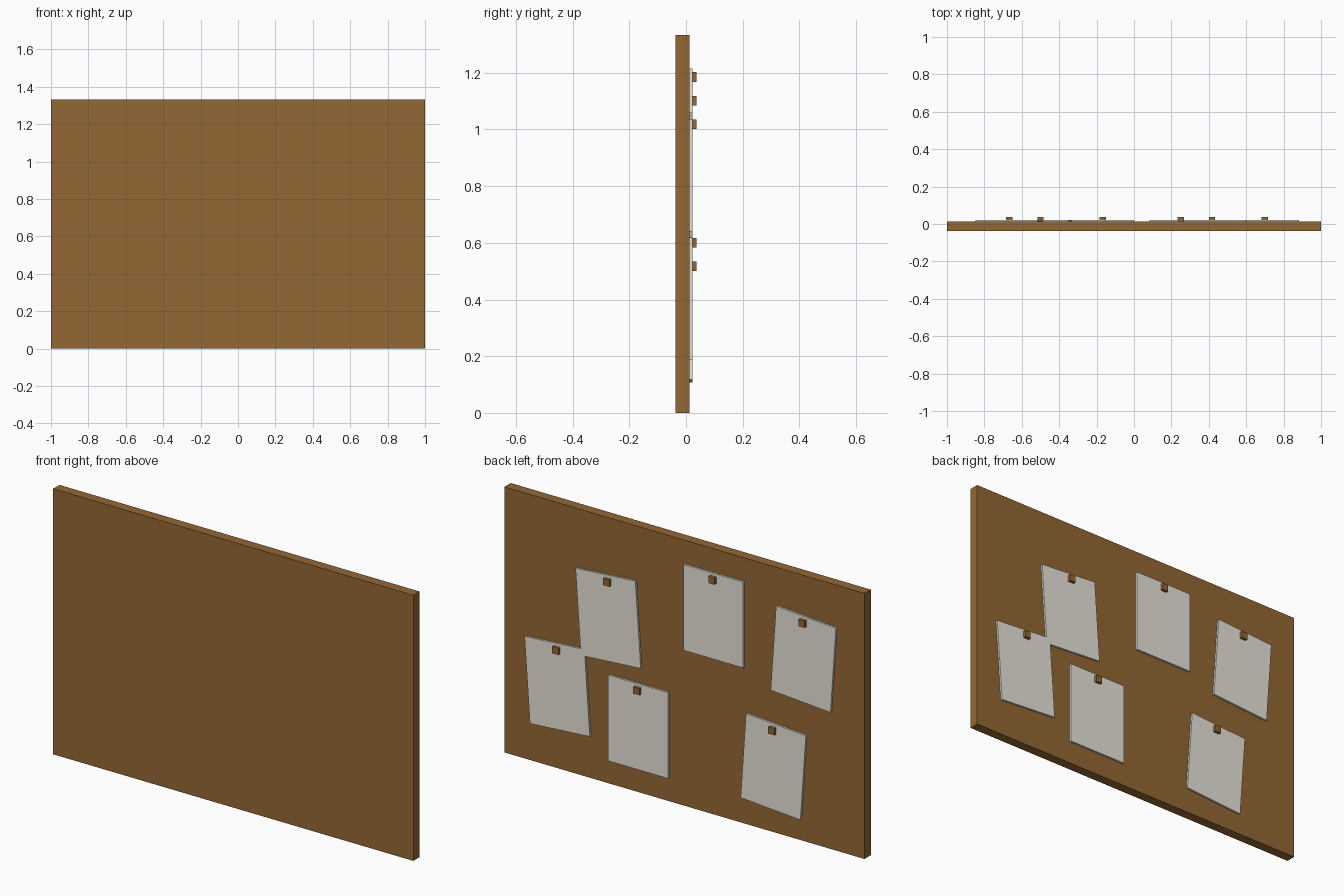
import bpy, bmesh, math
from mathutils import Matrix

if "Cube" in bpy.data.objects:
    bpy.data.objects.remove(bpy.data.objects["Cube"])


def material(name, color):
    m = bpy.data.materials.new(name)
    m.diffuse_color = (*color, 1.0)
    m.use_nodes = True
    m.node_tree.nodes["Principled BSDF"].inputs["Base Color"].default_value = m.diffuse_color
    return m


wood = material("cork brown", (0.296, 0.136, 0.034))
white = material("paper white", (0.840, 0.815, 0.738))


def box(name, center, size, mat, tilt=0.0):
    """Box of the given size, tilted in the plane of the board."""
    bm = bmesh.new()
    bmesh.ops.create_cube(bm, size=1.0)
    bmesh.ops.scale(bm, vec=size, verts=bm.verts)
    bmesh.ops.transform(bm, verts=bm.verts, matrix=Matrix.Rotation(math.radians(tilt), 4, 'Y'))
    mesh = bpy.data.meshes.new(name)
    bm.to_mesh(mesh)
    bm.free()
    mesh.materials.append(mat)
    obj = bpy.data.objects.new(name, mesh)
    obj.location = center
    bpy.context.collection.objects.link(obj)
    return obj


# Board
box("board", (0, -0.0125, 0.6667), (2.0, 0.05, 1.3333), wood)

# Paper sheets on the back face (x, z, tilt in degrees), each held by a square pin
sheets = [
    (-0.667, 0.917, -4), (-0.167, 1.0, 0), (0.417, 0.833, 4),
    (-0.5, 0.333, -4), (0.25, 0.333, 0), (0.70, 0.415, 4),
]
for i, (x, z, tilt) in enumerate(sheets, 1):
    box(f"paper_{i}", (x, 0.0175, z), (0.333, 0.01, 0.431), white, tilt)
    box(f"pin_{i}", (x, 0.03, z + 0.185), (0.034, 0.015, 0.034), wood)
